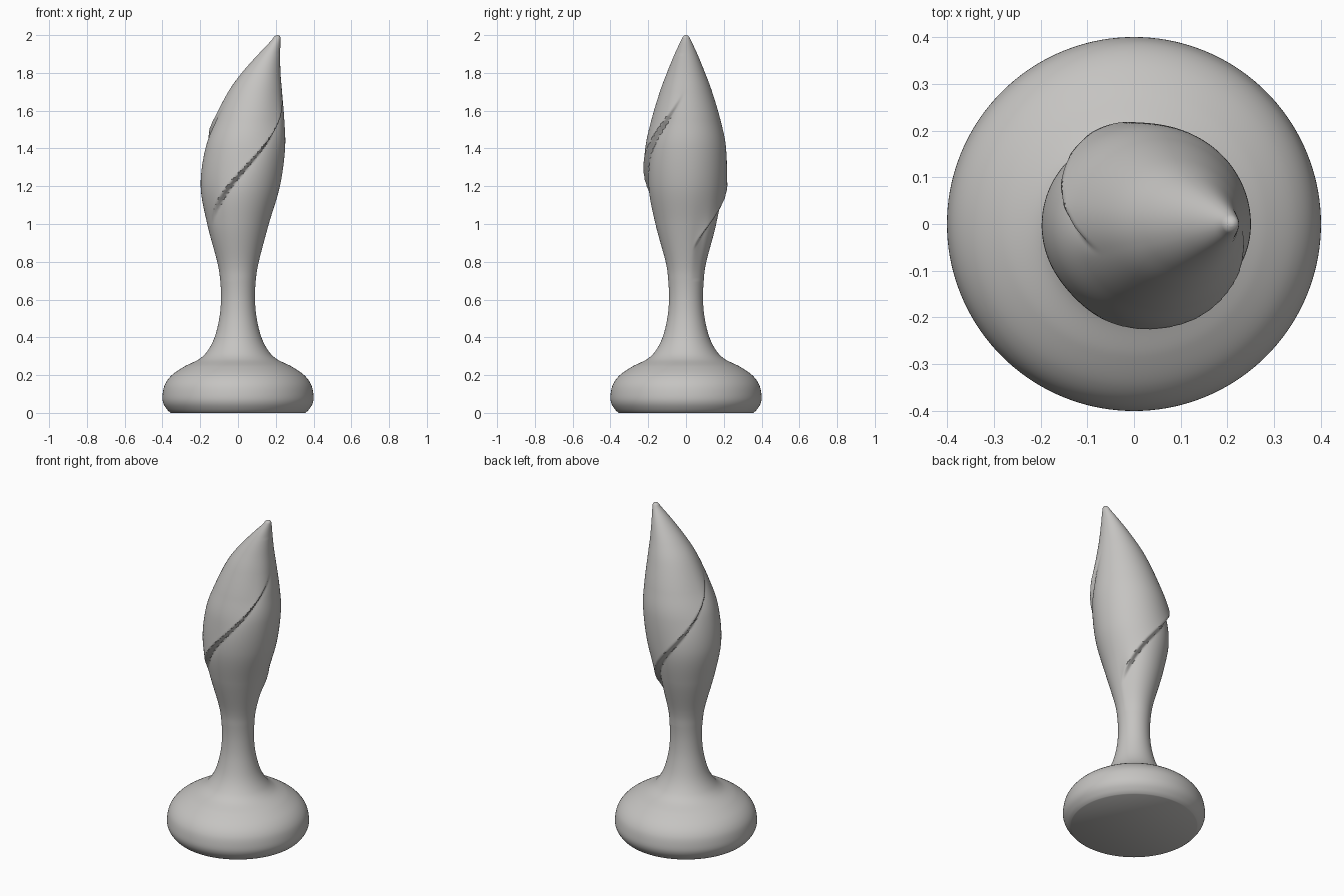
import bpy, bmesh, math

if "Cube" in bpy.data.objects:
    bpy.data.objects.remove(bpy.data.objects["Cube"])

# Key sections: height, centre offset in x, radius in x, radius in y
KEYS = [
    (0.00, 0, .355, .355), (0.015, 0, .373, .373), (0.05, 0, .395, .395),
    (0.09, 0, .40, .40), (0.15, 0, .387, .387), (0.20, 0, .350, .350),
    (0.245, 0, .285, .285), (0.285, 0, .205, .205), (0.33, 0, .160, .160),
    (0.40, 0, .124, .124), (0.50, 0, .099, .099), (0.60, 0, .09, .09),
    (0.70, 0, .094, .094), (0.80, 0, .110, .108), (1.00, 0, .163, .163),
    (1.20, .012, .210, .205), (1.40, .037, .212, .210), (1.55, .062, .183, .182),
    (1.70, .092, .141, .138), (1.80, .123, .102, .101), (1.90, .166, .057, .060),
    (1.97, .200, .025, .027), (1.992, .207, .016, .016), (2.00, .209, .004, .004),
]
SIDES = 144

# Spiral folds: start angle, end angle, height at start, rise per degree
FOLDS = [(212, 358, 0.99, .0049), (15, 205, 0.86, .0041)]
STEP = .016


def smoothstep(t):
    t = max(0.0, min(1.0, t))
    return t * t * (3 - 2 * t)


def catmull(p0, p1, p2, p3, t):
    return [0.5 * (2 * b + (c - a) * t + (2 * a - 5 * b + 4 * c - d) * t * t
                   + (3 * b - a - 3 * c + d) * t ** 3)
            for a, b, c, d in zip(p0, p1, p2, p3)]


def fold_offset(deg, z):
    """Surface stands out just above each fold and dips just below it."""
    total = 0.0
    for start, end, z0, rise in FOLDS:
        if not start <= deg <= end:
            continue
        fade = smoothstep((deg - start) / 30) * smoothstep((end - deg) / 40)
        d = z - (z0 + rise * (deg - start))
        side = max(-1.0, min(1.0, d / .012))
        total += STEP * fade * side * math.exp(-abs(d) / .11)
    return total


def sections():
    last = len(KEYS) - 1
    for i in range(last):
        a, b = KEYS[i], KEYS[i + 1]
        n = max(3, round(math.hypot(b[0] - a[0], b[2] - a[2]) / .009))
        for k in range(n):
            yield catmull(KEYS[max(i - 1, 0)], a, b, KEYS[min(i + 2, last)], k / n)
    yield KEYS[-1]


# Finial: round foot, narrow neck and leaning folded bud as one skin
bm = bmesh.new()
rings = []
for z, cx, rx, ry in sections():
    ring = []
    for s in range(SIDES):
        deg = 360 * s / SIDES
        a = math.radians(deg)
        off = fold_offset(deg, z) if 0.7 < z < 1.9 else 0.0
        ring.append(bm.verts.new((cx + (rx + off) * math.cos(a),
                                  (ry + off) * math.sin(a), z)))
    rings.append(ring)
for low, high in zip(rings, rings[1:]):
    for s in range(SIDES):
        t = (s + 1) % SIDES
        bm.faces.new((low[s], low[t], high[t], high[s]))
bm.faces.new(rings[0][::-1])
bm.faces.new(rings[-1])

mesh = bpy.data.meshes.new("finial")
bm.to_mesh(mesh)
bm.free()
finial = bpy.data.objects.new("finial", mesh)
bpy.context.collection.objects.link(finial)

grey = bpy.data.materials.new("warm grey")
grey.diffuse_color = (.56, .55, .535, 1)
grey.use_nodes = True
grey.node_tree.nodes["Principled BSDF"].inputs["Base Color"].default_value = grey.diffuse_color
mesh.materials.append(grey)

bpy.context.view_layer.objects.active = finial
finial.select_set(True)
bpy.ops.object.shade_smooth_by_angle(angle=math.radians(40))
